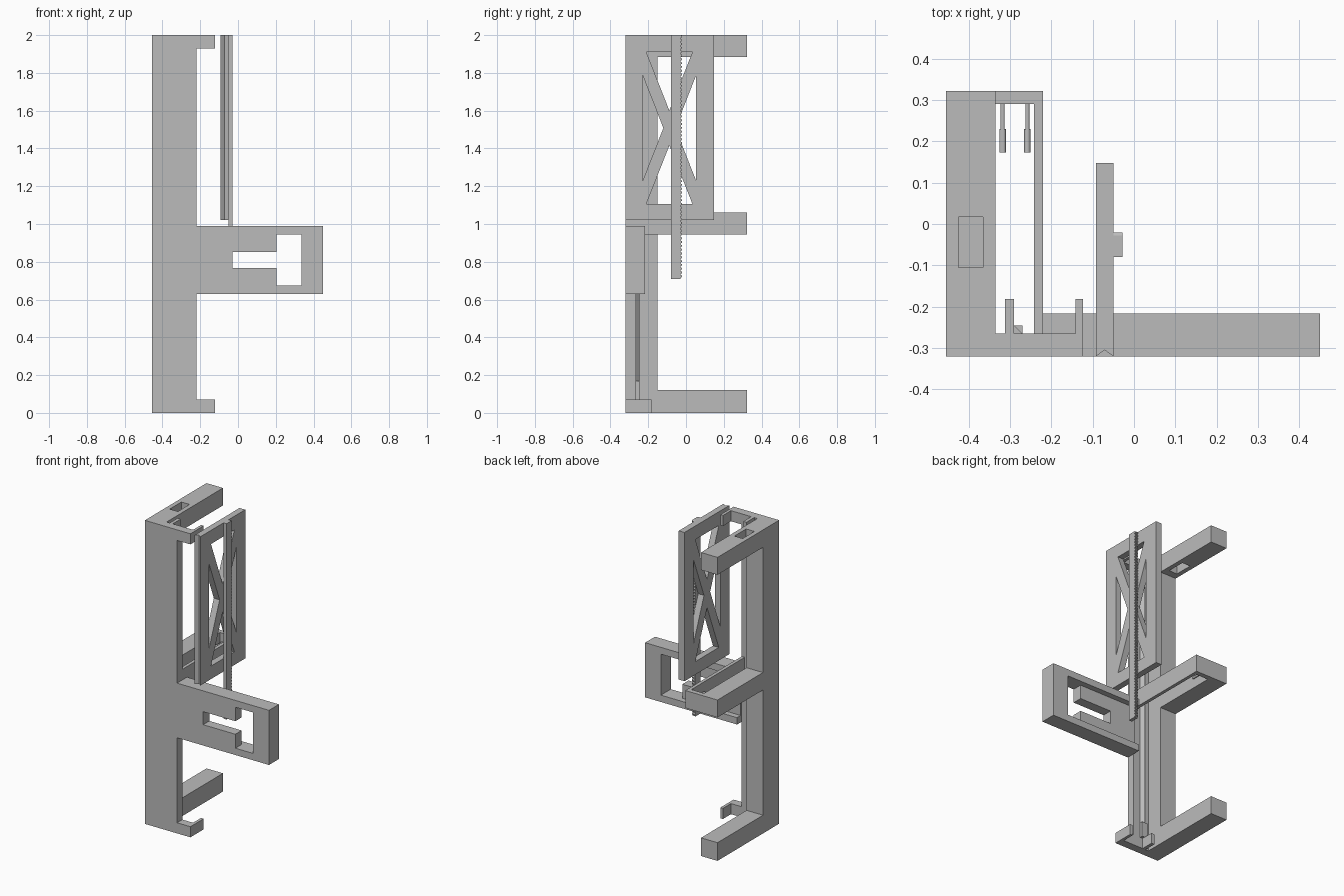
import bpy, bmesh, math
from mathutils import Vector

if "Cube" in bpy.data.objects:
    bpy.data.objects.remove(bpy.data.objects["Cube"])

grey = bpy.data.materials.new("plain_grey")
grey.diffuse_color = (0.5, 0.5, 0.5, 1)
grey.use_nodes = True
grey.node_tree.nodes["Principled BSDF"].inputs["Base Color"].default_value = grey.diffuse_color

# Axis orders: (profile u, profile v, extrusion) -> xyz
PLANES = {"xy": lambda u, v, w: (u, v, w),
          "yz": lambda u, v, w: (w, u, v),
          "xz": lambda u, v, w: (u, w, v)}


def finish(name, bm):
    bmesh.ops.recalc_face_normals(bm, faces=bm.faces[:])
    me = bpy.data.meshes.new(name)
    bm.to_mesh(me)
    bm.free()
    me.materials.append(grey)
    ob = bpy.data.objects.new(name, me)
    bpy.context.collection.objects.link(ob)
    return ob


def prism(name, plane, loops, a, b):
    """Extrude an outline (first loop) with holes (other loops) from a to b."""
    bm = bmesh.new()
    f = PLANES[plane]
    edges = []
    for loop in loops:
        vs = [bm.verts.new(f(u, v, a)) for u, v in loop]
        edges += [bm.edges.new((vs[i], vs[i - 1])) for i in range(len(vs))]
    if len(loops) == 1:
        bm.faces.new(vs)
    else:
        bmesh.ops.triangle_fill(bm, edges=edges, use_beauty=True)
    ext = bmesh.ops.extrude_face_region(bm, geom=bm.faces[:], use_keep_orig=True)
    shift = Vector(f(0, 0, b - a))
    for v in ext["geom"]:
        if isinstance(v, bmesh.types.BMVert):
            v.co += shift
    bmesh.ops.recalc_face_normals(bm, faces=bm.faces[:])
    bmesh.ops.dissolve_limit(bm, angle_limit=0.01, verts=bm.verts[:], edges=bm.edges[:])
    return finish(name, bm)


def rect(u0, u1, v0, v1):
    return [(u0, v0), (u1, v0), (u1, v1), (u0, v1)]


def box(name, x0, x1, y0, y1, z0, z1):
    return prism(name, "xy", [rect(x0, x1, y0, y1)], z0, z1)


# Main column with its lower and middle arms, seen from the side
prism("column", "yz", [[(-.32, 0), (.322, 0), (.322, .12), (-.152, .12), (-.152, .945),
                        (.322, .945), (.322, 1.06), (-.152, 1.06), (-.152, 1.885),
                        (-.152, 2), (-.32, 2)]], -.455, -.335)
# Upper arm with a through hole
prism("upper_arm", "xy", [rect(-.455, -.335, -.152, .322),
                          rect(-.425, -.365, -.105, .017)], 1.885, 2)
# Thin front plate beside the column
box("front_plate", -.335, -.22, -.32, -.265, 0, 2)
# Guide ridge and its stop block
prism("guide_ridge", "xy", [[(-.31, -.265), (-.27, -.265), (-.29, -.245)]], .17, 1.93)
box("ridge_stop", -.31, -.27, -.265, -.245, .07, .17)

# Hooks at the bottom and top of the column
for tag, z0, z1 in (("lower", 0, .07), ("upper", 1.93, 2)):
    prism(tag + "_hook", "xy", [[(-.22, -.32), (-.123, -.32), (-.123, -.182), (-.142, -.182),
                                 (-.142, -.265), (-.22, -.265)]], z0, z1)
    box(tag + "_hook_stub", -.312, -.29, -.265, -.182, z0, z1)

# Middle loop around the slot
prism("middle_loop", "xy", [[(-.335, .29), (-.242, .29), (-.242, -.265), (-.22, -.265),
                             (-.22, .322), (-.335, .322)]], .945, 1.06)
# Headed pins inside the loop
for i, x in enumerate((-.318, -.258)):
    for part, r, y0, y1 in (("stem", .005, .23, .292), ("head", .008, .173, .23)):
        circle = [(x + r * math.cos(t * math.pi / 8), 1.0 + r * math.sin(t * math.pi / 8))
                  for t in range(16)]
        prism(f"pin_{part}_{i}", "xz", [circle], y0, y1)

# Side bracket: thick rim and thinner tongues around a slot
prism("bracket_rim", "xz", [[(-.22, .63), (.45, .63), (.45, .99), (-.22, .99), (-.22, .945),
                             (.335, .945), (.335, .675), (-.22, .675)]], -.32, -.217)
prism("bracket_tongues", "xz", [[(-.22, .675), (.205, .675), (.205, .767), (-.03, .767),
                                 (-.03, .853), (.205, .853), (.205, .945), (-.22, .945)]],
      -.32, -.255)

# Sliding panel: grooved front edge, solid frame and cross brace
C, M = -.088, 1.508
left = [(-.23, M - .28), (-.12, M), (-.23, M + .28)]
top = [(-.21, 1.91), (C, 1.6), (.034, 1.91)]
windows = [left, [(2 * C - y, z) for y, z in left],
           top, [(y, 2 * M - z) for y, z in top]]
prism("panel", "yz", [rect(-.305, .147, 1.02, 2)] + windows, -.092, -.05)
for tag, x in (("left", -.092), ("right", -.05)):
    prism(f"panel_groove_{tag}_lip", "xy",
          [[(x, -.32), (x, -.305), (-.071, -.305)]], 1.02, 2)

# Toothed rack fixed to the panel
N, Z0, Z1 = 64, .71, 2.0
p = (Z1 - Z0) / N
outline = [(-.08, Z1), (-.08, Z0)]
for i in range(N):
    z = Z0 + i * p
    outline += [(-.028, z), (-.028, z + p * .3), (-.02, z + p * .5), (-.02, z + p * .8)]
outline.append((-.028, Z1))
prism("rack", "yz", [outline], -.05, -.028)
